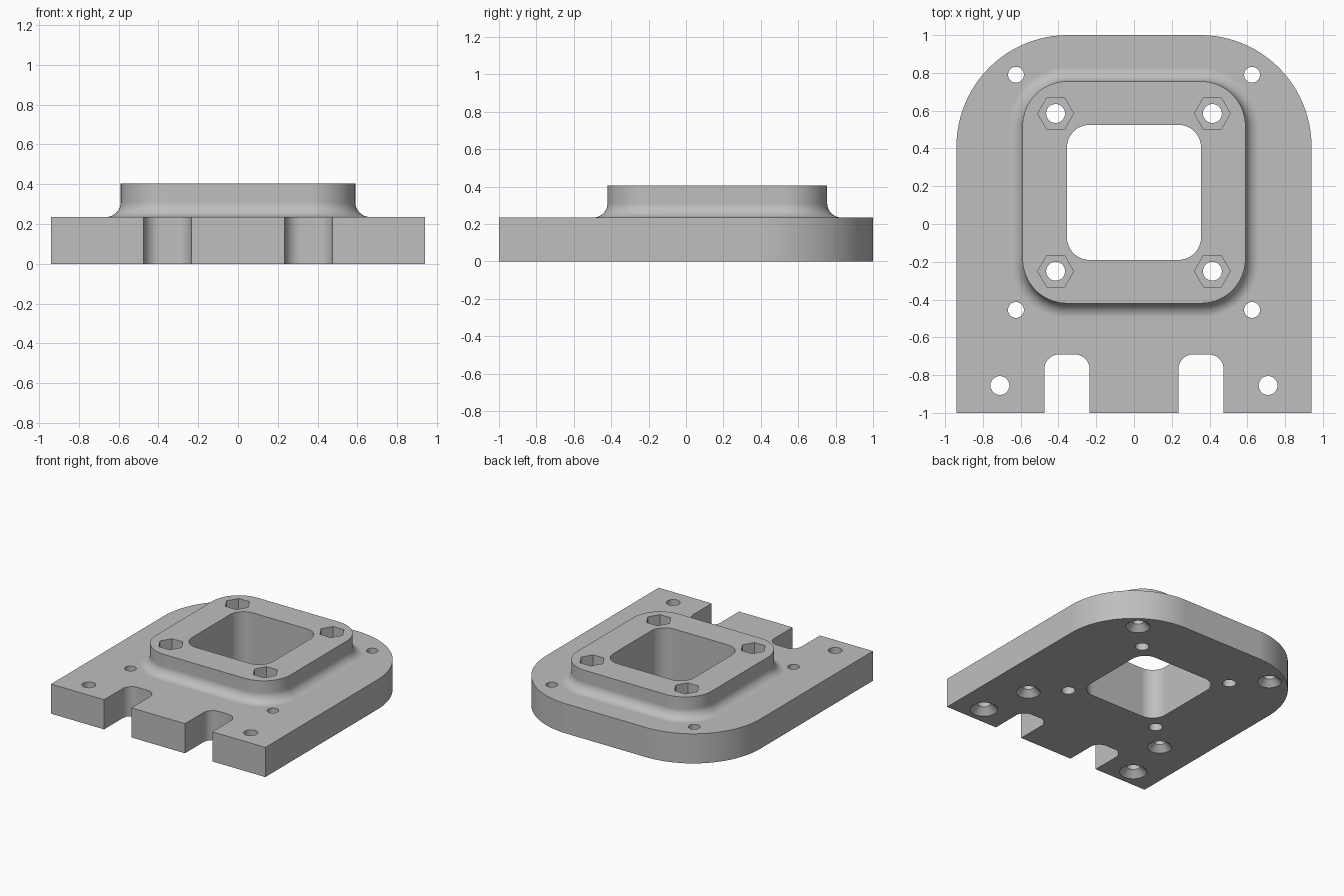
import bpy, bmesh
from math import sin, cos, pi

cube = bpy.data.objects.get("Cube")
if cube:
    bpy.data.objects.remove(cube, do_unlink=True)

grey = bpy.data.materials.new("light grey")
grey.use_nodes = True
colour = (0.52, 0.52, 0.52, 1)
grey.diffuse_color = colour
grey.node_tree.nodes["Principled BSDF"].inputs["Base Color"].default_value = colour


def outline(x0, x1, y0, y1, front_r, back_r, steps=16):
    """Rectangle with separate corner radii at the front and the back."""
    points = []
    corners = [(x1, y1, -1, -1, back_r), (x0, y1, 1, -1, back_r),
               (x0, y0, 1, 1, front_r), (x1, y0, -1, 1, front_r)]
    for i, (x, y, sx, sy, r) in enumerate(corners):
        if r == 0:
            points.append((x, y))
            continue
        for k in range(steps + 1):
            a = (i + k / steps) * pi / 2
            points.append((x + sx * r + r * cos(a), y + sy * r + r * sin(a)))
    return points


def circle(x, y, r, sides=40):
    return [(x + r * cos(2 * pi * i / sides), y + r * sin(2 * pi * i / sides))
            for i in range(sides)]


def loft(bm, rings):
    """Closed solid through (outline, height) rings."""
    loops = [[bm.verts.new((x, y, z)) for x, y in pts] for pts, z in rings]
    n = len(loops[0])
    for low, high in zip(loops, loops[1:]):
        for i in range(n):
            j = (i + 1) % n
            bm.faces.new((low[i], low[j], high[j], high[i]))
    bm.faces.new(loops[0][::-1])
    bm.faces.new(loops[-1])


def make(name, solids):
    bm = bmesh.new()
    for rings in solids:
        loft(bm, rings)
    bmesh.ops.recalc_face_normals(bm, faces=bm.faces)
    mesh = bpy.data.meshes.new(name)
    bm.to_mesh(mesh)
    bm.free()
    mesh.materials.append(grey)
    obj = bpy.data.objects.new(name, mesh)
    bpy.context.collection.objects.link(obj)
    return obj


def combine(target, tool, operation):
    tool.hide_render = True
    mod = target.modifiers.new(operation, 'BOOLEAN')
    mod.object, mod.operation, mod.solver = tool, operation, 'EXACT'
    bpy.context.view_layer.objects.active = target
    bpy.ops.object.modifier_apply(modifier=mod.name)
    bpy.data.objects.remove(tool, do_unlink=True)


TOP, BOSS_TOP, FILLET = 0.235, 0.405, 0.075

# Base plate with round back corners
plate_shape = outline(-0.94, 0.94, -1, 1, 0, 0.59, 24)
plate = make("mounting_plate", [[(plate_shape, 0), (plate_shape, TOP)]])

# Raised boss with a concave fillet at its foot
def boss_ring(grow):
    r = 0.235 + grow
    return outline(-0.59 - grow, 0.59 + grow, -0.42 - grow, 0.755 + grow, r, r)

rings = [(boss_ring(FILLET), TOP / 2)]
for k in range(11):
    a = k / 10 * pi / 2
    rings.append((boss_ring(FILLET * (1 - sin(a))), TOP + FILLET * (1 - cos(a))))
rings.append((boss_ring(0), BOSS_TOP))
combine(plate, make("boss", [rings]), 'UNION')

# Window, front slots, bolt holes and countersunk screw holes
window = outline(-0.355, 0.355, -0.19, 0.525, 0.12, 0.12)
cuts = [[(window, -0.1), (window, 0.6)]]
pockets = []
for s in (-1, 1):
    slot = outline(s * 0.355 - 0.12, s * 0.355 + 0.12, -1.2, -0.69, 0, 0.08)
    cuts.append([(slot, -0.1), (slot, 0.6)])
    for y in (0.585, -0.25):
        bolt = circle(s * 0.415, y, 0.05)
        cuts.append([(bolt, -0.1), (bolt, 0.6)])
        nut = circle(s * 0.415, y, 0.095, 6)
        pockets.append([(nut, TOP), (nut, 0.6)])
    for x, y, r, wide in ((0.625, 0.79, 0.042, 0.088), (0.625, -0.455, 0.042, 0.088),
                          (0.71, -0.855, 0.05, 0.1)):
        cuts.append([(circle(s * x, y, wide + 0.02), -0.02),
                     (circle(s * x, y, r), wide - r),
                     (circle(s * x, y, r), 0.6)])
combine(plate, make("hole_cutter", cuts), 'DIFFERENCE')
combine(plate, make("nut_pocket_cutter", pockets), 'DIFFERENCE')

# Smooth curved walls, keep edges crisp and flats flat
bpy.ops.object.select_all(action='DESELECT')
plate.select_set(True)
bpy.context.view_layer.objects.active = plate
bpy.ops.object.shade_smooth_by_angle(angle=pi / 6)
weighted = plate.modifiers.new("flat_faces", 'WEIGHTED_NORMAL')
weighted.keep_sharp = True
